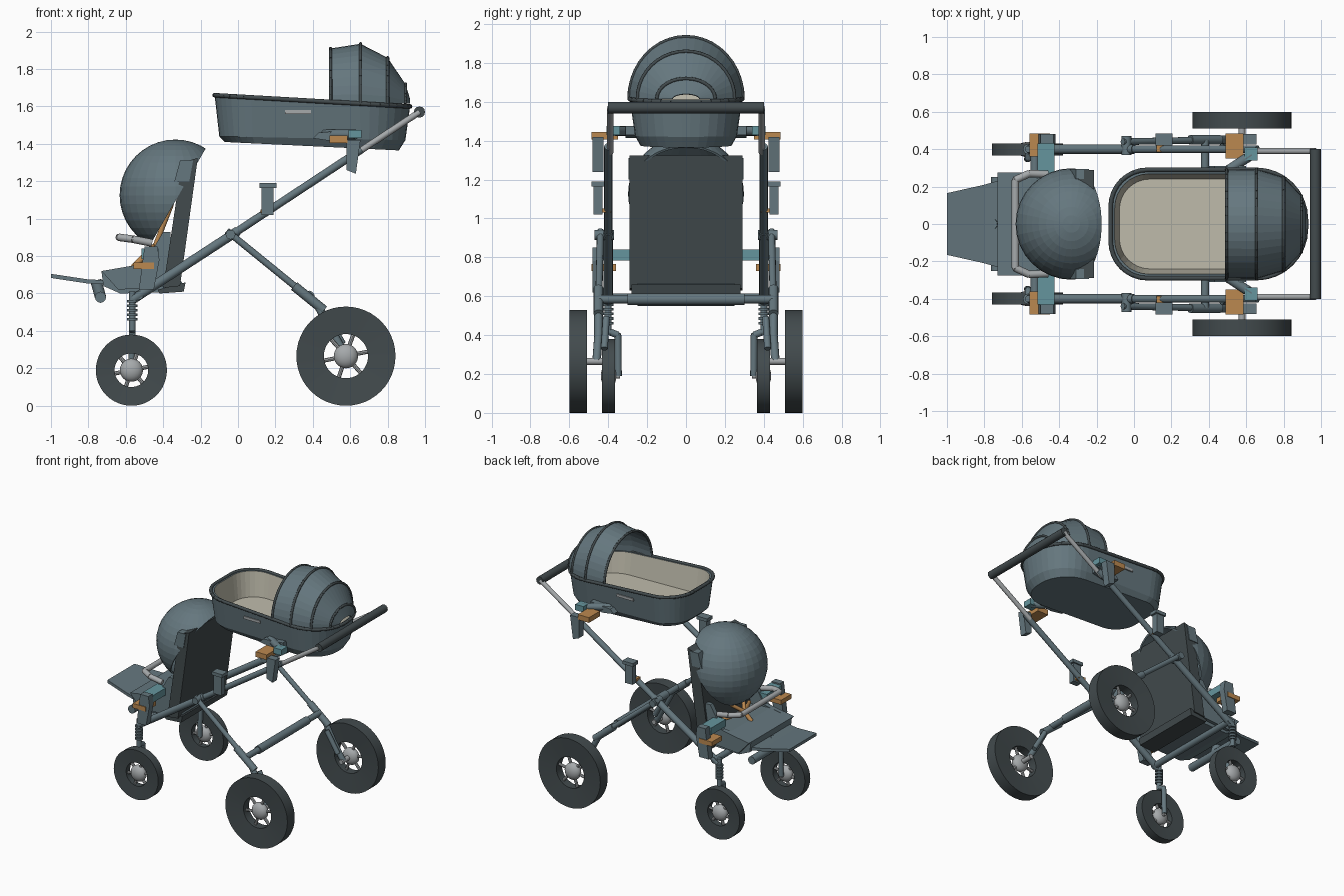
import bpy, bmesh, math
from mathutils import Vector, Matrix

if "Cube" in bpy.data.objects:
    bpy.data.objects.remove(bpy.data.objects["Cube"])


def material(name, r, g, b):
    m = bpy.data.materials.new(name)
    m.use_nodes = True
    m.diffuse_color = (r, g, b, 1)
    m.node_tree.nodes["Principled BSDF"].inputs["Base Color"].default_value = (r, g, b, 1)
    return m


slate = material("slate fabric", 0.13, 0.185, 0.21)
dark = material("dark rubber", 0.055, 0.07, 0.075)
silver = material("light metal", 0.38, 0.40, 0.41)
cream = material("cream lining", 0.52, 0.50, 0.41)
orange = material("orange clip", 0.50, 0.25, 0.08)
teal = material("teal adapter", 0.13, 0.30, 0.34)

SIDES = (("left", 1), ("right", -1))   # sign along y
smooth_parts = []


def finish(name, bm, *mats, smooth=False):
    bmesh.ops.recalc_face_normals(bm, faces=bm.faces)
    me = bpy.data.meshes.new(name)
    bm.to_mesh(me)
    bm.free()
    for m in mats:
        me.materials.append(m)
    ob = bpy.data.objects.new(name, me)
    bpy.context.scene.collection.objects.link(ob)
    if smooth:
        smooth_parts.append(ob)
    return ob


def rod(bm, a, b, r, sides=12):
    """Add a capped cylinder between two points."""
    a, b = Vector(a), Vector(b)
    d = b - a
    mat = Matrix.Translation((a + b) / 2) @ d.to_track_quat("Z", "Y").to_matrix().to_4x4()
    bmesh.ops.create_cone(bm, cap_ends=True, segments=sides, radius1=r, radius2=r,
                          depth=d.length, matrix=mat)


def tube(name, pts, r, mat, closed=False):
    """Round tube following points, with ball joints at the bends."""
    bm = bmesh.new()
    ends = pts[1:] + (pts[:1] if closed else [])
    for a, b in zip(pts, ends):
        rod(bm, a, b, r)
    for p in (pts if closed else pts[1:-1]):
        bmesh.ops.create_icosphere(bm, subdivisions=1, radius=r, matrix=Matrix.Translation(p))
    return finish(name, bm, mat, smooth=True)


def box(name, x, y, z, mat):
    """Box from (min, max) ranges."""
    bm = bmesh.new()
    bmesh.ops.create_cube(bm, size=1)
    for v in bm.verts:
        v.co = [lo + (c + 0.5) * (hi - lo) for c, (lo, hi) in zip(v.co, (x, y, z))]
    return finish(name, bm, mat)


def side_profile(name, pts, y0, y1, mat):
    """Extrude an x-z outline across y."""
    bm = bmesh.new()
    f = bm.faces.new([bm.verts.new((x, y0, z)) for x, z in pts])
    out = bmesh.ops.extrude_face_region(bm, geom=[f])
    for v in out["geom"]:
        if isinstance(v, bmesh.types.BMVert):
            v.co.y = y1
    return finish(name, bm, mat)


def loft(bm, rings, closed=True):
    """Bridge rings of points; returns vertex rings and the faces of each band."""
    vr = [[bm.verts.new(p) for p in ring] for ring in rings]
    bands = []
    for a, b in zip(vr, vr[1:]):
        n = len(a)
        bands.append([bm.faces.new((a[i], a[(i + 1) % n], b[(i + 1) % n], b[i]))
                      for i in range(n if closed else n - 1)])
    return vr, bands


def wheel(name, x, y, r, half, hole, hub):
    # tyre: ring with slightly dished side faces
    bm = bmesh.new()
    section = [(r, -half), (r, half), (hole, half * 0.75), (hole, -half * 0.75), (r, -half)]
    rings = [[(x + q * math.cos(t), y + w, r + q * math.sin(t))
              for t in [math.tau * i / 48 for i in range(48)]] for q, w in section]
    loft(bm, rings)
    bmesh.ops.remove_doubles(bm, verts=bm.verts, dist=1e-5)
    finish(name + "_tyre", bm, dark, smooth=True)
    # hub with spokes
    bm = bmesh.new()
    bmesh.ops.create_uvsphere(bm, u_segments=20, v_segments=12, radius=hub,
                              matrix=Matrix.Translation((x, y, r)) @ Matrix.Diagonal((1, 0.65, 1, 1)))
    for i in range(6):
        t = math.tau * i / 6 + 0.2
        rod(bm, (x, y, r), (x + hole * 1.03 * math.cos(t), y, r + hole * 1.03 * math.sin(t)), 0.011, 8)
    finish(name + "_hub", bm, silver, smooth=True)


# Wheels, frame and brackets on both sides
for side, s in SIDES:
    wheel(side + "_front_wheel", -0.57, s * 0.398, 0.19, 0.033, 0.09, 0.062)
    wheel(side + "_rear_wheel", 0.577, s * 0.555, 0.265, 0.045, 0.118, 0.065)

    y = s * 0.40
    tube(side + "_main_tube", [(-0.56, y, 0.57), (0.0, y, 0.935)], 0.025, slate)
    tube(side + "_upper_tube", [(0.0, y, 0.935), (0.66, y, 1.37)], 0.021, slate)
    tube(side + "_handle_tube", [(0.62, s * 0.39, 1.34), (0.97, s * 0.39, 1.57)], 0.017, silver)
    tube(side + "_rear_leg", [(-0.06, s * 0.44, 0.935), (0.45, s * 0.45, 0.52)], 0.018, slate)
    tube(side + "_rear_leg_sleeve", [(0.30, s * 0.45, 0.64), (0.46, s * 0.45, 0.51)], 0.026, slate)
    tube(side + "_frame_pivot", [(-0.04, s * 0.37, 0.915), (-0.04, s * 0.47, 0.915)], 0.026, slate)

    # rear suspension and axle
    tube(side + "_rear_link", [(0.43, s * 0.45, 0.53), (0.50, s * 0.45, 0.40),
                               (0.577, s * 0.46, 0.265)], 0.022, slate)
    tube(side + "_rear_damper", [(0.47, s * 0.41, 0.49), (0.56, s * 0.42, 0.33)], 0.018, slate)
    tube(side + "_rear_axle", [(0.577, s * 0.43, 0.265), (0.577, s * 0.56, 0.265)], 0.018, silver)

    # front steering post, spring and one-sided fork
    tube(side + "_front_post", [(-0.565, y, 0.40), (-0.565, y, 0.61)], 0.018, slate)
    for i in range(5):
        z = 0.455 + i * 0.024
        tube(f"{side}_spring_coil_{i}", [(-0.565, y, z), (-0.565, y, z + 0.013)], 0.028, slate)
    tube(side + "_front_fork", [(-0.565, y, 0.42), (-0.565, s * 0.35, 0.40),
                                (-0.57, s * 0.348, 0.19)], 0.018, slate)
    tube(side + "_front_axle", [(-0.57, s * 0.34, 0.19), (-0.57, s * 0.425, 0.19)], 0.014, silver)

    # front seat adapter
    side_profile(side + "_front_bracket", [(-0.53, 0.62), (-0.45, 0.62), (-0.42, 0.78),
                                           (-0.43, 0.85), (-0.50, 0.85)], s * 0.43, s * 0.48, slate)
    box(side + "_front_clip", (-0.56, -0.45), sorted((s * 0.36, s * 0.485)), (0.73, 0.765), orange)
    box(side + "_front_adapter", (-0.515, -0.425), sorted((s * 0.25, s * 0.43)), (0.785, 0.84), teal)

    # spare adapter halfway up the frame
    box(side + "_middle_bracket", (0.125, 0.19), sorted((s * 0.43, s * 0.475)), (1.02, 1.17), slate)
    box(side + "_middle_bracket_cap", (0.115, 0.205), sorted((s * 0.42, s * 0.485)), (1.165, 1.19), slate)
    box(side + "_middle_clip", (0.12, 0.18), sorted((s * 0.385, s * 0.43)), (1.03, 1.05), orange)

    # bassinet adapter
    side_profile(side + "_rear_bracket", [(0.58, 1.26), (0.63, 1.24), (0.655, 1.42), (0.58, 1.42)],
                 s * 0.425, s * 0.48, slate)
    box(side + "_rear_clip", (0.49, 0.585), sorted((s * 0.35, s * 0.485)), (1.405, 1.445), orange)
    tube(side + "_bassinet_arm", [(0.46, s * 0.26, 1.45), (0.63, s * 0.37, 1.45)], 0.026, slate)
    box(side + "_rear_adapter", (0.59, 0.66), sorted((s * 0.34, s * 0.41)), (1.43, 1.475), teal)
    side_profile(side + "_bassinet_pod", [(0.40, 1.43), (0.43, 1.46), (0.60, 1.475), (0.60, 1.43),
                                          (0.50, 1.415)], s * 0.25, s * 0.31, slate)
    box(side + "_bassinet_grip", (0.25, 0.39), sorted((s * 0.27, s * 0.289)), (1.56, 1.58), silver)

# Cross members and push handle
tube("handlebar", [(0.97, -0.40, 1.57), (0.97, 0.40, 1.57)], 0.03, dark)
tube("rear_crossbar", [(0.38, -0.45, 0.585), (0.38, 0.45, 0.585)], 0.022, slate)
tube("rear_crossbar_sleeve", [(0.38, -0.30, 0.585), (0.38, 0.30, 0.585)], 0.03, slate)
tube("front_crossbar", [(-0.53, -0.42, 0.59), (-0.53, 0.42, 0.59)], 0.024, slate)

# Front seat
side_profile("seat_base", [(-0.73, 0.72), (-0.55, 0.75), (-0.38, 0.74), (-0.30, 0.66), (-0.30, 0.61),
                           (-0.63, 0.60), (-0.72, 0.64)], -0.25, 0.25, slate)
side_profile("seat_under_pad", [(-0.43, 0.62), (-0.28, 0.66), (-0.29, 0.61), (-0.42, 0.60)],
             -0.28, 0.28, dark)
side_profile("backrest", [(-0.30, 1.30), (-0.215, 1.325), (-0.31, 0.64), (-0.40, 0.63)],
             -0.29, 0.29, dark)
for side, s in SIDES:
    side_profile(side + "_seat_wing", [(-0.73, 0.72), (-0.50, 0.76), (-0.40, 0.93), (-0.36, 0.93),
                                       (-0.36, 0.64), (-0.64, 0.62)], s * 0.24, s * 0.275, slate)
    side_profile(side + "_head_wing", [(-0.34, 1.20), (-0.31, 1.31), (-0.24, 1.31), (-0.26, 1.20)],
                 s * 0.24, s * 0.295, slate)
    # harness straps
    tube(side + "_harness", [(-0.355, s * 0.09, 1.08), (-0.44, s * 0.07, 0.86),
                             (-0.50, 0, 0.80)], 0.014, orange)
    tube(side + "_lap_strap", [(-0.40, s * 0.2, 0.77), (-0.50, 0, 0.80)], 0.014, orange)
tube("crotch_strap", [(-0.50, 0, 0.80), (-0.56, 0, 0.74)], 0.016, orange)
tube("bumper_bar", [(-0.46, -0.265, 0.87), (-0.56, -0.27, 0.89), (-0.635, -0.235, 0.90),
                    (-0.635, 0.235, 0.90), (-0.56, 0.27, 0.89), (-0.46, 0.265, 0.87)], 0.02, silver)

# Footrest
bm = bmesh.new()
loft(bm, [[(x, -w, z), (x, w, z), (x, w, z - 0.022), (x, -w, z - 0.022)]
          for x, w, z in ((-1.0, 0.165, 0.705), (-0.80, 0.21, 0.675), (-0.68, 0.245, 0.67))])
bmesh.ops.holes_fill(bm, edges=bm.edges)
finish("footrest", bm, slate)
tube("footrest_hinge", [(-0.735, -0.25, 0.58), (-0.735, 0.25, 0.58)], 0.03, slate)
tube("footrest_stem", [(-0.735, 0, 0.58), (-0.76, 0, 0.67)], 0.03, slate)

# Seat canopy: half a ball, cut by a slanted plane
bm = bmesh.new()
bmesh.ops.create_uvsphere(bm, u_segments=32, v_segments=20, radius=0.298,
                          matrix=Matrix.Translation((-0.335, 0, 1.125)))
bmesh.ops.bisect_plane(bm, geom=bm.verts[:] + bm.edges[:] + bm.faces[:], plane_co=(-0.17, 0, 1.38),
                       plane_no=(0.52, 0, -0.30), clear_outer=True)
canopy = finish("seat_canopy", bm, slate)
canopy.modifiers.new("thickness", "SOLIDIFY").thickness = 0.012


def oval(x0, x1, w, z0, z1, inset=0.0):
    """Rounded outline, rounder at the head end; height runs from z0 to z1 along x."""
    x0, x1, w = x0 + inset, x1 - inset, w - inset
    ra, rb = w * 0.68, w * 0.92
    corners = ((x1 - rb, w - rb, rb, 0), (x0 + ra, w - ra, ra, 1),
               (x0 + ra, ra - w, ra, 2), (x1 - rb, rb - w, rb, 3))
    pts = []
    for cx, cy, r, q in corners:
        for i in range(9):
            t = (q + i / 8) * math.pi / 2
            x = cx + r * math.cos(t)
            pts.append((x, cy + r * math.sin(t), z0 + (z1 - z0) * (x - x0) / (x1 - x0)))
    return pts


# Bassinet tub: outside wall, rim, lining and mattress
rim = oval(-0.125, 0.92, 0.29, 1.66, 1.60)
bm = bmesh.new()
vr, bands = loft(bm, [oval(-0.07, 0.86, 0.235, 1.41, 1.365), oval(-0.10, 0.895, 0.262, 1.44, 1.42),
                      rim, oval(-0.125, 0.92, 0.29, 1.66, 1.60, 0.022),
                      oval(-0.10, 0.895, 0.262, 1.47, 1.45, 0.022)])
bm.faces.new(vr[0])
for f in bands[-1] + [bm.faces.new(vr[-1])]:
    f.material_index = 1
finish("bassinet_tub", bm, slate, cream)
tube("bassinet_rim", rim, 0.012, dark, closed=True)

# Bassinet hood: arches lofted from the opening to the head end
stations = [(0.495, 0.29, 1.91), (0.655, 0.293, 1.935), (0.80, 0.25, 1.86),
            (0.895, 0.15, 1.72), (0.92, 0.07, 1.64)]
arches = [[(x, w * math.cos(math.pi * i / 20), 1.615 + (top - 1.615) * math.sin(math.pi * i / 20))
           for i in range(21)] for x, w, top in stations]
bm = bmesh.new()
loft(bm, arches, closed=False)
hood = finish("bassinet_hood", bm, slate)
hood.modifiers.new("thickness", "SOLIDIFY").thickness = 0.01
for i, arch in enumerate(arches[:4]):
    tube(f"hood_rib_{i + 1}", arch, 0.009, dark)

# Smooth shading for round parts
bpy.ops.object.select_all(action="DESELECT")
for ob in smooth_parts:
    ob.select_set(True)
bpy.context.view_layer.objects.active = smooth_parts[0]
bpy.ops.object.shade_smooth_by_angle(angle=math.radians(35))
